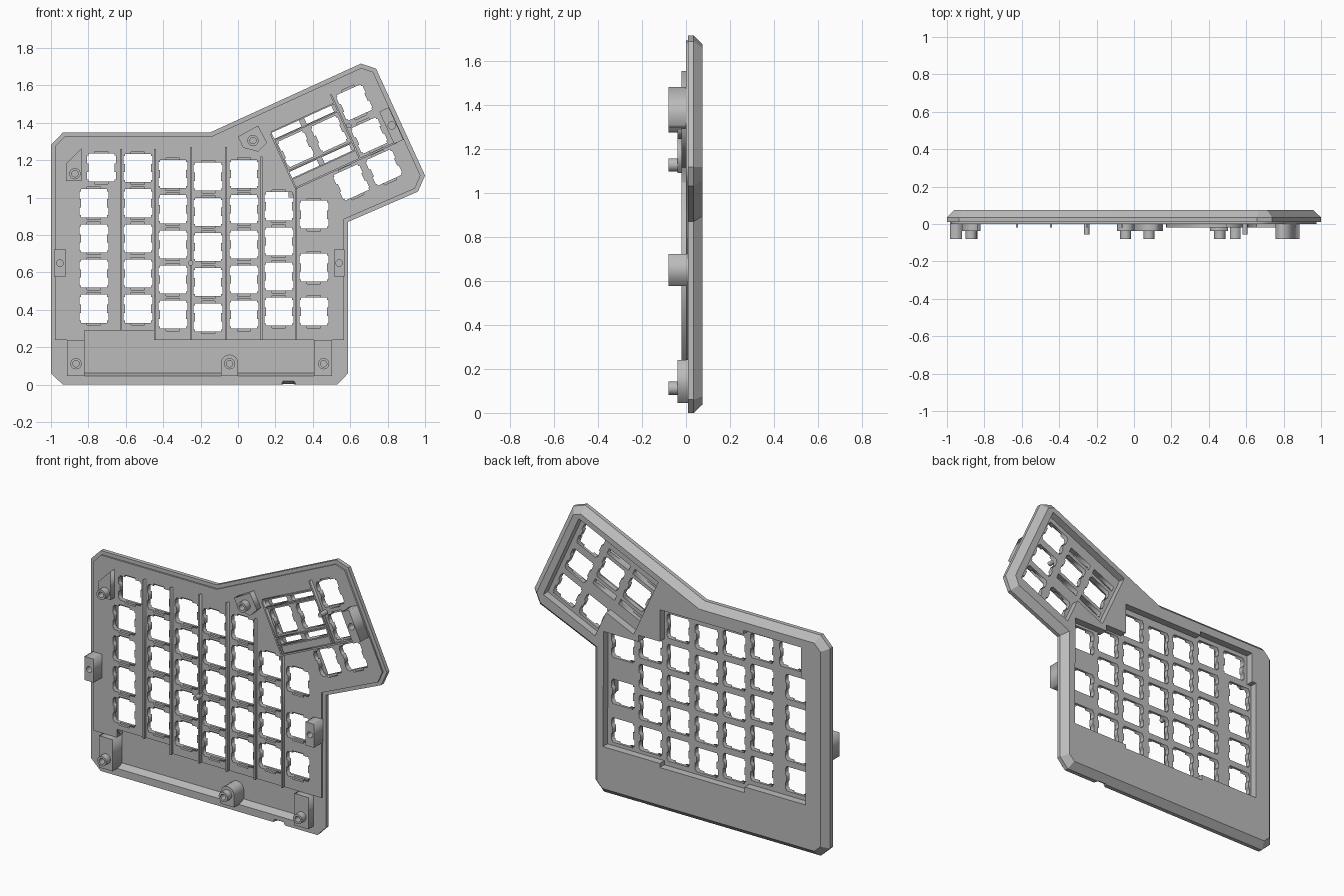
import bpy, bmesh
from math import sin, cos, pi, radians
from mathutils import Vector

cube = bpy.data.objects.get("Cube")
if cube:
    bpy.data.objects.remove(cube, do_unlink=True)

grey = bpy.data.materials.new("grey plastic")
grey.use_nodes = True
COLOUR = (0.5, 0.5, 0.5, 1)
grey.diffuse_color = COLOUR
grey.node_tree.nodes["Principled BSDF"].inputs["Base Color"].default_value = COLOUR


def add_mesh(name, mesh):
    mesh.materials.clear()
    mesh.materials.append(grey)
    obj = bpy.data.objects.new(name, mesh)
    bpy.context.collection.objects.link(obj)
    return obj


def slab(name, outline, y0, y1, holes=()):
    """Flat x-z shape with holes, extruded from y0 to y1."""
    curve = bpy.data.curves.new(name, "CURVE")
    curve.dimensions = "2D"
    curve.fill_mode = "BOTH"
    curve.extrude = (y1 - y0) / 2
    for pts in [outline, *holes]:
        s = curve.splines.new("POLY")
        s.points.add(len(pts) - 1)
        for p, (x, z) in zip(s.points, pts):
            p.co = (x, z, 0, 1)
        s.use_cyclic_u = True
    tmp = bpy.data.objects.new(name + "_curve", curve)
    bpy.context.collection.objects.link(tmp)
    bpy.context.view_layer.update()
    dg = bpy.context.evaluated_depsgraph_get()
    mesh = bpy.data.meshes.new_from_object(tmp.evaluated_get(dg))
    bpy.data.objects.remove(tmp, do_unlink=True)
    for v in mesh.vertices:
        x, z, d = v.co
        v.co = (x, (y0 + y1) / 2 - d, z)
    return add_mesh(name, mesh)


def loft(name, rings):
    """Solid through matching x-z rings, each given with its y."""
    bm = bmesh.new()
    loops = [[bm.verts.new((x, y, z)) for x, z in pts] for pts, y in rings]
    n = len(loops[0])
    for a, b in zip(loops, loops[1:]):
        for i in range(n):
            j = (i + 1) % n
            bm.faces.new((a[i], a[j], b[j], b[i]))
    bm.faces.new(loops[0])
    bm.faces.new(loops[-1])
    bmesh.ops.recalc_face_normals(bm, faces=bm.faces[:])
    mesh = bpy.data.meshes.new(name)
    bm.to_mesh(mesh)
    bm.free()
    return add_mesh(name, mesh)


def inset(pts, d):
    """Move every side of a counter-clockwise outline inwards by d."""
    out = []
    for i, p in enumerate(pts):
        p, a, b = Vector(p), Vector(pts[i - 1]), Vector(pts[(i + 1) % len(pts)])
        e, f = (p - a).normalized(), (b - p).normalized()
        n1, n2 = Vector((-e.y, e.x)), Vector((-f.y, f.x))
        out.append(tuple(p + (n1 + n2) * d / (1 + n1.dot(n2))))
    return out


def cut(obj, cutter):
    m = obj.modifiers.new("cut", "BOOLEAN")
    m.operation, m.solver, m.object = "DIFFERENCE", "EXACT", cutter
    cutter.hide_render = True
    cutter.hide_set(True)


def rect(x, z, w, h):
    return [(x - w, z - h), (x + w, z - h), (x + w, z + h), (x - w, z + h)]


def circle(x, z, r, n=20):
    return [(x + r * cos(2 * pi * i / n), z + r * sin(2 * pi * i / n)) for i in range(n)]


# Thumb cluster frame: u along the cluster, v across it
TILT = radians(24.5)


def thumb(pts):
    c, s = cos(TILT), sin(TILT)
    return [(0.31 + u * c - v * s, 1.26 + u * s + v * c) for u, v in pts]


def key_hole(x, z, tab):
    """Switch opening with stepped sides; tab adds clip notches above and below."""
    quarter = [(0.069, 0.022), (0.077, 0.022), (0.077, 0.064), (0.07, 0.064), (0.07, 0.075)]
    if tab:
        quarter += [(0.036, 0.075), (0.036, 0.087)]
    half = quarter + [(-a, b) for a, b in reversed(quarter)]
    return [(x + a, z + b) for a, b in half + [(-a, -b) for a, b in half]]


# Outer case: straight rim, then a chamfer towards the back
OUT = [(-0.936, 0), (0.53, 0), (0.588, 0.06), (0.588, 0.87), (0.962, 1.032), (1, 1.118),
       (0.738, 1.69), (0.658, 1.717), (-0.15, 1.348), (-0.936, 1.348), (-1, 1.283), (-1, 0.06)]
case = loft("case_rim", [(OUT, 0.01), (OUT, 0.035), (inset(OUT, 0.038), 0.075)])

# Openings in the case over the main keys and the thumb keys
main_open = [(-0.86, 0.305), (-0.45, 0.305), (-0.45, 0.27), (0.125, 0.27), (0.125, 0.295),
             (0.51, 0.295), (0.505, 1.0), (0.27, 1.0), (0.27, 1.04), (0.125, 1.04),
             (0.125, 1.235), (-0.44, 1.235), (-0.44, 1.26), (-0.83, 1.26), (-0.83, 1.07), (-0.86, 1.07)]
thumb_open = thumb([(-0.1, -0.2), (0.105, -0.2), (0.105, -0.38), (0.49, -0.38), (0.49, 0.2), (-0.1, 0.2)])
for name, pts in (("main_opening_cutter", main_open), ("thumb_opening_cutter", thumb_open)):
    cut(case, loft(name, [(pts, -0.1), (pts, 0.2)]))

# Hollow palm area with a sloping lower wall, and the cable notch
top_edge = [(0.503, 0.24), (-0.45, 0.24), (-0.45, 0.29), (-0.82, 0.29), (-0.82, 0.24), (-0.914, 0.24)]
cut(case, loft("palm_cavity_cutter", [([(-0.914, z), (0.503, z)] + top_edge, y)
                                      for z, y in ((0.043, -0.05), (0.045, 0.01), (0.062, 0.055))]))
cut(case, loft("cable_notch_cutter", [([(0.21, z - 0.06), (0.335, z - 0.06), (0.3, z), (0.24, z)], y)
                                      for z, y in ((0.025, 0), (-0.005, 0.05))]))

# Key positions: column x, lowest z, rows
keys = [(-0.73, 1.16)]
for x, z, rows in ((-0.77, 0.406, 4), (-0.535, 0.406, 5), (-0.348, 0.374, 5), (-0.16, 0.36, 5),
                   (0.032, 0.374, 5), (0.219, 0.39, 4)):
    keys += [(x, z + 0.188 * r) for r in range(rows)]
keys += [(0.406, 0.39), (0.406, 0.626), (0.406, 0.909)]
thumb_keys = [(0, 0), (0.195, 0), (0.387, 0.097), (0.387, -0.097), (0.387, -0.285), (0.195, -0.285)]
slots = [thumb(rect(u, v, 0.08, 0.018)) for u in (-0.003, 0.188) for v in (-0.115, 0.115)]

# Switch plate in two layers; the front layer carries the clip notches
plate = inset(OUT, 0.022)[3:11] + [(-0.978, 0.24), (-0.82, 0.24), (-0.82, 0.29),
                                   (-0.45, 0.29), (-0.45, 0.24), (0.566, 0.24)]
for name, tab, y0, y1 in (("plate_front", True, 0, 0.015), ("plate_back", False, 0.015, 0.03)):
    holes = [key_hole(x, z, tab) for x, z in keys]
    holes += [thumb(key_hole(u, v, tab and abs(v) > 0.01)) for u, v in thumb_keys]
    slab(name, plate, y0, y1, holes + slots)

# Ribs between the key columns
for i, (x, z0, z1) in enumerate(((-0.626, 0.29, 1.26), (-0.444, 0.24, 1.26), (-0.25, 0.24, 1.27),
                                 (-0.064, 0.24, 1.27), (0.125, 0.24, 1.22), (0.31, 0.24, 1.05))):
    slab(f"column_rib_{i + 1}", rect(x, (z0 + z1) / 2, 0.005, (z1 - z0) / 2), -0.02, 0.005)

# Ribs around the thumb keys
for i, (u, v, w, h) in enumerate(((-0.088, -0.03, 0.005, 0.16), (0.29, 0, 0.005, 0.19),
                                  (0.21, -0.19, 0.295, 0.005), (0.1, 0.137, 0.185, 0.004),
                                  (0.1, 0.09, 0.185, 0.004), (0.1, -0.09, 0.185, 0.004),
                                  (0.1, -0.137, 0.185, 0.004))):
    slab(f"thumb_rib_{i + 1}", thumb(rect(u, v, w, h)), -0.02, 0.005)

# Small support pins
for name, (x, z) in (("plate_pin", (-0.253, 0.65)), ("thumb_pin", (0.593, 1.385))):
    slab(name, circle(x, z, 0.014), -0.055, 0.005)

# Screw bosses: a block with a hollow tube on it
arch = [(-0.091, 0.045), (0.001, 0.045)] + [(-0.045 + 0.046 * cos(a * pi / 8), 0.115 + 0.046 * sin(a * pi / 8))
                                            for a in range(9)]
bosses = (
    ("upper_left_boss", [(-0.92, 1.09), (-0.836, 1.09), (-0.836, 1.265), (-0.92, 1.18)], (-0.872, 1.128), 0.005),
    ("upper_middle_boss", [(0.0, 1.326), (0.107, 1.385), (0.155, 1.294), (0.107, 1.246), (0.027, 1.267)],
     (0.08, 1.305), 0.005),
    ("lower_left_boss", rect(-0.868, 0.143, 0.046, 0.097), (-0.866, 0.112), 0.06),
    ("lower_middle_boss", arch, (-0.045, 0.112), 0.06),
    ("lower_right_boss", rect(0.455, 0.143, 0.048, 0.097), (0.458, 0.112), 0.06))
for name, block, (x, z), depth in bosses:
    hole = [circle(x, z, 0.017)]
    slab(name, block, -0.038, depth, hole)
    slab(name + "_tube", circle(x, z, 0.03), -0.08, -0.03, hole)

# Side brackets with screw holes
for name, shape, hole in (
        ("right_side_bracket", rect(-0.952, 0.65, 0.032, 0.072), circle(-0.952, 0.65, 0.018)),
        ("left_side_bracket", rect(0.541, 0.65, 0.028, 0.072), circle(0.541, 0.65, 0.018)),
        ("thumb_bracket", thumb(rect(0.516, -0.098, 0.028, 0.095)), thumb(circle(0.518, -0.098, 0.02)))):
    slab(name, shape, -0.08, 0.012, [hole])
